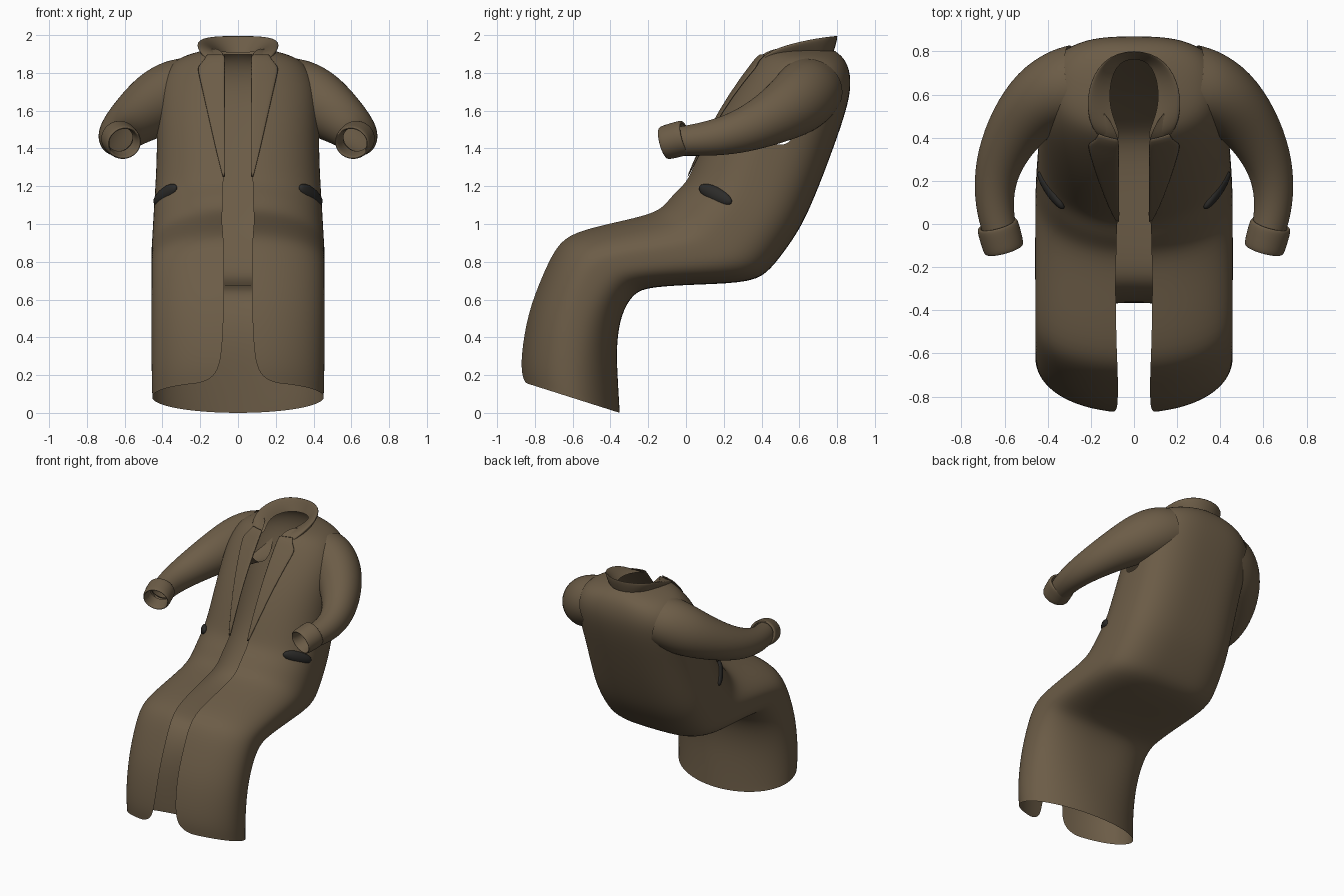
import bpy, bmesh
from math import sin, cos, pi, asin
from mathutils import Vector, Matrix

if "Cube" in bpy.data.objects:
    bpy.data.objects.remove(bpy.data.objects["Cube"])

def material(name, col):
    m = bpy.data.materials.new(name)
    m.diffuse_color = col
    m.use_nodes = True
    m.node_tree.nodes["Principled BSDF"].inputs["Base Color"].default_value = m.diffuse_color
    return m

CLOTH = material("brown_cloth", (0.15, 0.108, 0.063, 1))
DARK = material("dark_opening", (0.025, 0.024, 0.022, 1))

def finish(bm, name, mat, subsurf=2, thick=0):
    """Turn a right-hand half into a mirrored, smooth object."""
    bmesh.ops.recalc_face_normals(bm, faces=bm.faces)
    me = bpy.data.meshes.new(name)
    bm.to_mesh(me)
    bm.free()
    me.shade_smooth()
    me.materials.append(mat)
    ob = bpy.data.objects.new(name, me)
    bpy.context.collection.objects.link(ob)
    mir = ob.modifiers.new("mirror", 'MIRROR')
    mir.merge_threshold = 0.001
    if thick:
        s = ob.modifiers.new("thickness", 'SOLIDIFY')
        s.thickness, s.offset = thick, 0
    if subsurf:
        ob.modifiers.new("smooth", 'SUBSURF').levels = subsurf
        ob.modifiers["smooth"].render_levels = subsurf
    return ob

def loft(rows, name, closed=False, holes=(), **kw):
    """Skin a grid of points, row by row, leaving out faces near the hole centres."""
    bm = bmesh.new()
    g = [[bm.verts.new(p) for p in r] for r in rows]
    n = len(g[0])
    for a, b in zip(g, g[1:]):
        for i in range(n if closed else n - 1):
            j = (i + 1) % n
            quad = (a[i], a[j], b[j], b[i])
            mid = sum((v.co for v in quad), Vector()) / 4
            if all((mid - Vector(h)).length > .1 for h in holes):
                bm.faces.new(quad)
    return finish(bm, name, CLOTH, **kw)

# Coat body: front y,z / back y,z / half width / half gap of opening / squareness of the back
STATIONS = [
    (-.87, .165, -.35, .0, .455, .19, 2.0),
    (-.875, .20, -.353, .05, .457, .115, 2.0),
    (-.877, .30, -.362, .2, .459, .085, 2.1),
    (-.84, .53, -.368, .36, .459, .075, 2.3),
    (-.765, .72, -.345, .52, .459, .075, 2.6),
    (-.69, .885, -.28, .635, .459, .075, 3.0),
    (-.60, .958, -.19, .668, .459, .08, 3.2),
    (-.38, 1.01, .08, .68, .459, .085, 3.3),
    (-.18, 1.055, .36, .69, .459, .085, 3.3),
    (-.115, 1.10, .45, .76, .455, .08, 3.3),
    (-.07, 1.16, .54, .88, .45, .08, 3.2),
    (.0, 1.22, .62, 1.0, .445, .08, 3.0),
    (.035, 1.30, .705, 1.2, .435, .07, 2.9),
    (.10, 1.45, .78, 1.4, .43, .07, 2.8),
    (.18, 1.60, .85, 1.6, .43, .07, 2.8),
    (.28, 1.75, .878, 1.74, .42, .07, 2.8),
    (.37, 1.87, .86, 1.84, .36, .07, 2.6),
    (.41, 1.91, .825, 1.89, .26, .08, 2.3),
    (.44, 1.93, .79, 1.915, .165, .11, 2.1),
]
N = 2.15   # squareness of the front

def section(fy, fz, by, bz, w, gap, nb, steps=20):
    t0 = asin((gap / w) ** (N / 2))
    pts = []
    for i in range(steps + 1):
        t = t0 + (pi - t0) * i / steps
        c = cos(t)
        n = N if c > 0 else nb
        d = abs(c) ** (2 / n) * (1 if c > 0 else -1)
        x = 0 if i == steps else w * abs(sin(t)) ** (2 / n)
        pts.append((x, (fy + by) / 2 + (fy - by) / 2 * d, (fz + bz) / 2 + (fz - bz) / 2 * d))
    return pts

loft([section(*s) for s in STATIONS], "coat_body",
     holes=[(.38, .60, 1.66), (.42, .60, 1.62), (.43, .53, 1.58)])

# Lapels laid just over the chest
def chest_y(x, z):
    for a, b in zip(STATIONS, STATIONS[1:]):
        if a[1] <= z <= b[1]:
            k = (z - a[1]) / (b[1] - a[1])
            fy, _, by, _, w = [p + (q - p) * k for p, q in zip(a[:5], b)]
            return (fy + by) / 2 + (fy - by) / 2 * (1 - min(1, x / w) ** N) ** (1 / N)

lapel = [(1.24, .068, .08), (1.4, .068, .12), (1.6, .068, .165), (1.76, .068, .202),
         (1.81, .068, .214), (1.835, .068, .212), (1.87, .07, .175), (1.895, .07, .17)]
rows = []
for z, a, b in lapel:
    xs = [a + (b - a) * k / 5 for k in range(6)]
    rows.append([(x, chest_y(x, z) - .006, z + .003) for x in xs])
loft(rows, "lapel", subsurf=1, thick=.01)

# Standing collar: inner edge, flared top edge, outer base
collar = [
    [(0, .775, 1.905), (0, .80, 1.965), (0, .822, 2.012), (0, .812, 1.96), (0, .79, 1.9)],
    [(.09, .74, 1.91), (.125, .755, 1.965), (.155, .77, 2.01), (.15, .768, 1.96), (.13, .75, 1.895)],
    [(.12, .60, 1.92), (.18, .61, 1.96), (.227, .62, 1.978), (.217, .62, 1.95), (.18, .61, 1.905)],
    [(.10, .50, 1.91), (.16, .49, 1.932), (.215, .48, 1.935), (.212, .48, 1.918), (.19, .5, 1.885)],
    [(.07, .43, 1.90), (.12, .425, 1.905), (.178, .42, 1.895), (.18, .425, 1.885), (.17, .445, 1.87)],
    [(.066, .39, 1.875), (.10, .39, 1.874), (.155, .40, 1.867), (.16, .405, 1.86), (.155, .42, 1.85)],
]
loft(collar, "collar")

# Sleeves and cuffs: rings of centre, horizontal and vertical radius
def tube(rings, axes=None):
    rows = []
    for i, (c, rh, rv) in enumerate(rings):
        a = Vector(rings[max(i - 1, 0)][0])
        b = Vector(rings[min(i + 1, len(rings) - 1)][0])
        t = Vector(axes) if axes else b - a
        side = t.cross(Vector((0, 0, 1))).normalized()
        up = side.cross(t).normalized()
        rows.append([Vector(c) + side * rh * cos(2 * pi * k / 16) + up * rv * sin(2 * pi * k / 16)
                     for k in range(16)])
    return rows

sleeve = [
    ((.27, .645, 1.705), .19, .18), ((.33, .635, 1.69), .185, .187),
    ((.43, .585, 1.64), .17, .183), ((.54, .46, 1.562), .143, .147),
    ((.625, .30, 1.49), .113, .118), ((.652, .15, 1.455), .095, .098),
    ((.638, .02, 1.442), .085, .083), ((.61, -.07, 1.435), .078, .076),
]
loft(tube(sleeve), "sleeve", closed=True)

c0, c1 = Vector((.635, .002, 1.46)), Vector((.602, -.118, 1.428))
cuff = [(c0.lerp(c1, k), rh, rv) for k, rh, rv in
        [(.05, .08, .078), (0, .093, .09), (.1, .1, .096), (.5, .1, .095), (.93, .098, .093),
         (1.03, .09, .085), (.95, .079, .075), (.3, .072, .068)]]
loft(tube(cuff, axes=c1 - c0), "cuff", closed=True)

# Dark slanted pocket openings on the hips
along = Vector((.115, .17, -.085)).normalized()
out = Vector((.8, -.55, .1))
out = (out - along * out.dot(along)).normalized()
up = out.cross(along)
mat = Matrix((along * .112, up * .042, out * .028)).transposed().to_4x4()
mat.translation = (.385, .156, 1.155)
bm = bmesh.new()
bmesh.ops.create_uvsphere(bm, u_segments=20, v_segments=12, radius=1, matrix=mat)
finish(bm, "pocket_opening", DARK, subsurf=0)
